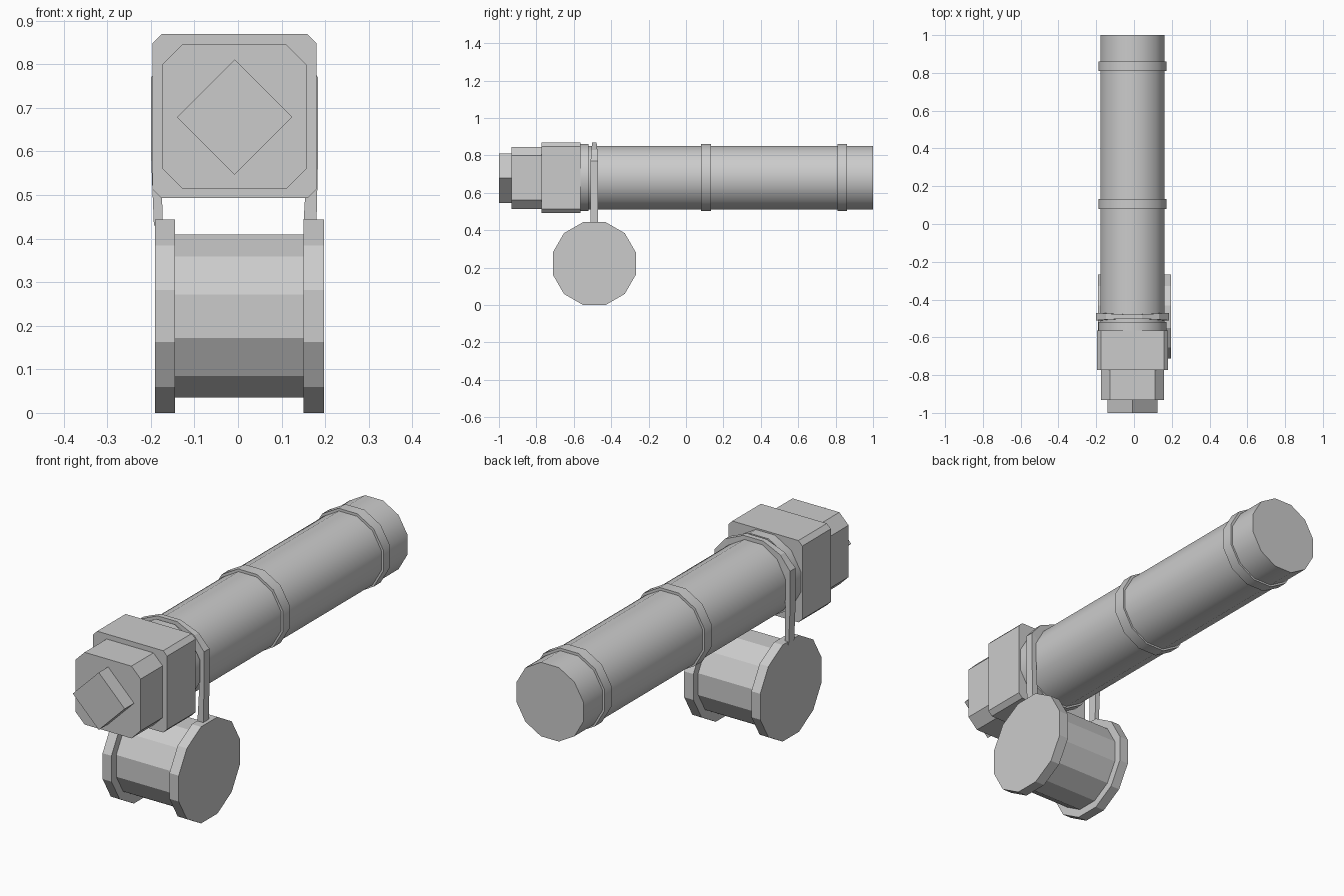
import bpy, bmesh
from math import pi, cos, sin, radians

if "Cube" in bpy.data.objects:
    bpy.data.objects.remove(bpy.data.objects["Cube"])


def make_object(name, bm, smooth=False):
    bmesh.ops.recalc_face_normals(bm, faces=bm.faces)
    mesh = bpy.data.meshes.new(name)
    bm.to_mesh(mesh)
    bm.free()
    obj = bpy.data.objects.new(name, mesh)
    bpy.context.collection.objects.link(obj)
    if smooth:
        bpy.ops.object.select_all(action='DESELECT')
        obj.select_set(True)
        bpy.context.view_layer.objects.active = obj
        bpy.ops.object.shade_smooth_by_angle(angle=radians(40))
    return obj


def prism(name, profile, start, end, axis='Y', smooth=False):
    """Extrude a closed 2D profile ((x, z) along Y, or (y, z) along X)."""
    bm = bmesh.new()
    place = (lambda u, v, t: (u, t, v)) if axis == 'Y' else (lambda u, v, t: (t, u, v))
    a, b = [[bm.verts.new(place(u, v, t)) for u, v in profile] for t in (start, end)]
    n = len(profile)
    for i in range(n):
        j = (i + 1) % n
        bm.faces.new((a[i], a[j], b[j], b[i]))
    bm.faces.new(a)
    bm.faces.new(b)
    return make_object(name, bm, smooth)


def dodecagon(cu, cv, apothem):
    r = apothem / cos(pi / 12)
    return [(cu + r * cos(pi / 12 + i * pi / 6), cv + r * sin(pi / 12 + i * pi / 6))
            for i in range(12)]


def chamfered(cx, cz, h, c):
    pts = [(h, h - c), (h - c, h), (c - h, h), (-h, h - c),
           (-h, c - h), (c - h, -h), (h - c, -h), (h, c - h)]
    return [(cx + x, cz + z) for x, z in pts]


CX, CZ = -0.008, 0.68

# Long tube with raised collars
prism("tube", dodecagon(CX, CZ, 0.17), -0.57, 1.0, smooth=True)
for i, (y0, y1) in enumerate([(-0.565, -0.52), (0.08, 0.133), (0.81, 0.86)]):
    prism(f"collar_{i + 1}", dodecagon(CX, CZ + 0.002, 0.18), y0, y1, smooth=True)

# Stepped head blocks at the front
prism("head_block", chamfered(CX, 0.681, 0.188, 0.02), -0.772, -0.565)
prism("head_cap", chamfered(CX - 0.0005, 0.68, 0.166, 0.047), -0.932, -0.77)
d = 0.132
prism("diamond_knob", [(CX + d, 0.679), (CX, 0.679 + d), (CX - d, 0.679), (CX, 0.679 - d)],
      -1.0, -0.93)

# Drum hanging below the tube
RY, RZ = -0.49, 0.222
prism("drum_core", dodecagon(RY, RZ, 0.187), -0.15, 0.155, axis='X')
prism("drum_flange_left", dodecagon(RY, RZ, 0.222), -0.19, -0.145, axis='X')
prism("drum_flange_right", dodecagon(RY, RZ, 0.222), 0.15, 0.197, axis='X')

# Hanger strap: (outer x, outer z, inner x, inner z, half width) up the left side
half = [(0.185, 0.43, 0.165, 0.43, 0.02), (0.192, 0.60, 0.168, 0.60, 0.02),
        (0.192, 0.77, 0.160, 0.745, 0.02), (0.140, 0.83, 0.122, 0.805, 0.016),
        (0.050, 0.868, 0.045, 0.848, 0.012)]
left = [(CX - ox, oz, CX - ix, iz, w) for ox, oz, ix, iz, w in half]
right = [(CX + ox, oz, CX + ix, iz, w) for ox, oz, ix, iz, w in reversed(half)]
right[-1] = (0.18, 0.43, 0.150, 0.43, 0.02)
bm = bmesh.new()
sections = [[bm.verts.new(p) for p in ((ox, RY - w, oz), (ox, RY + w, oz),
                                       (ix, RY + w, iz), (ix, RY - w, iz))]
            for ox, oz, ix, iz, w in left + right]
for a, b in zip(sections, sections[1:]):
    for i in range(4):
        j = (i + 1) % 4
        bm.faces.new((a[i], a[j], b[j], b[i]))
bm.faces.new(sections[0])
bm.faces.new(sections[-1])
make_object("hanger_strap", bm)
